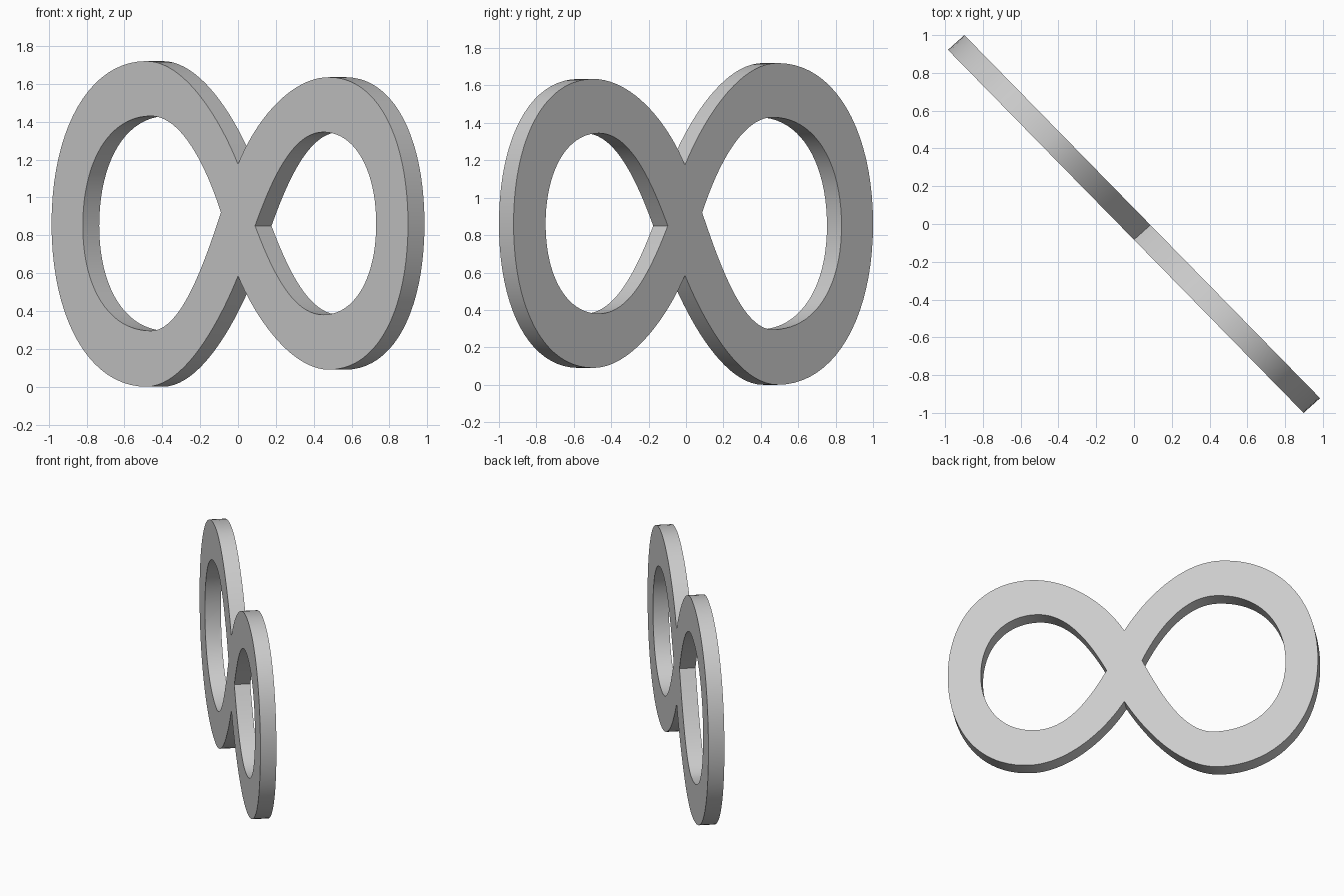
import bpy
from mathutils import Vector, Matrix

if "Cube" in bpy.data.objects:
    bpy.data.objects.remove(bpy.data.objects["Cube"])

# Profile knots in the plate's front plane: (x, z), handle in, handle out (offsets)
OUTER = [
    ((0, 1.175), (.10, .25), (-.10, .25)),            # upper crotch
    ((-.485, 1.72), (.20, 0), (-.30, 0)),
    ((-.985, .86), (0, .50), (0, -.50)),
    ((-.485, 0), (-.30, 0), (.20, 0)),
    ((0, .585), (-.10, -.25), (.10, -.24)),           # lower crotch
    ((.48, .09), (-.19, 0), (.26, 0)),
    ((.898, .86), (0, -.45), (0, .45)),
    ((.48, 1.635), (.26, 0), (-.19, 0)),
]
BIG_HOLE = [
    ((-.09, .92), (-.09, -.27), (-.08, .25)),
    ((-.46, 1.43), (.16, 0), (-.22, 0)),
    ((-.82, .85), (0, .34), (0, -.33)),
    ((-.46, .295), (-.22, 0), (.16, 0)),
]
SMALL_HOLE = [
    ((.09, .85), (.09, .25), (.09, -.24)),
    ((.45, .38), (-.16, 0), (.17, 0)),
    ((.73, .86), (0, -.28), (0, .28)),
    ((.45, 1.345), (.17, 0), (-.16, 0)),
]

# Filled, extruded outline with two holes
curve = bpy.data.curves.new("profile", 'CURVE')
curve.dimensions = '2D'
curve.fill_mode = 'BOTH'
curve.extrude = 0.5
curve.resolution_u = 20
for knots in (OUTER, BIG_HOLE, SMALL_HOLE):
    sp = curve.splines.new('BEZIER')
    sp.bezier_points.add(len(knots) - 1)
    sp.use_cyclic_u = True
    for bp, (co, hin, hout) in zip(sp.bezier_points, knots):
        bp.handle_left_type = bp.handle_right_type = 'FREE'
        c = Vector((*co, 0))
        bp.co = c
        bp.handle_left = c + Vector((*hin, 0))
        bp.handle_right = c + Vector((*hout, 0))

helper = bpy.data.objects.new("profile_helper", curve)
bpy.context.collection.objects.link(helper)
bpy.context.view_layer.update()
deps = bpy.context.evaluated_depsgraph_get()
mesh = bpy.data.meshes.new_from_object(helper.evaluated_get(deps))
bpy.data.objects.remove(helper)

# Stand the plate up on the diagonal: x follows the plate, y goes up, z is thickness
run = Vector((1, -1.922 / 1.883, 0))
thick = Vector((.087, .078, 0))
origin = -run * (.898 - .985) / 2
mesh.transform(Matrix((
    (run.x, 0, -thick.x, origin.x),
    (run.y, 0, -thick.y, origin.y),
    (0, 1, 0, 0),
    (0, 0, 0, 1))))

plate = bpy.data.objects.new("figure_eight_plate", mesh)
bpy.context.collection.objects.link(plate)
bpy.context.view_layer.objects.active = plate
plate.select_set(True)

# Weld the caps to the walls and face normals outward
bpy.ops.object.mode_set(mode='EDIT')
bpy.ops.mesh.select_all(action='SELECT')
bpy.ops.mesh.remove_doubles(threshold=0.0005)
bpy.ops.mesh.normals_make_consistent(inside=False)
bpy.ops.object.mode_set(mode='OBJECT')
bpy.ops.object.shade_smooth_by_angle(angle=0.5)
